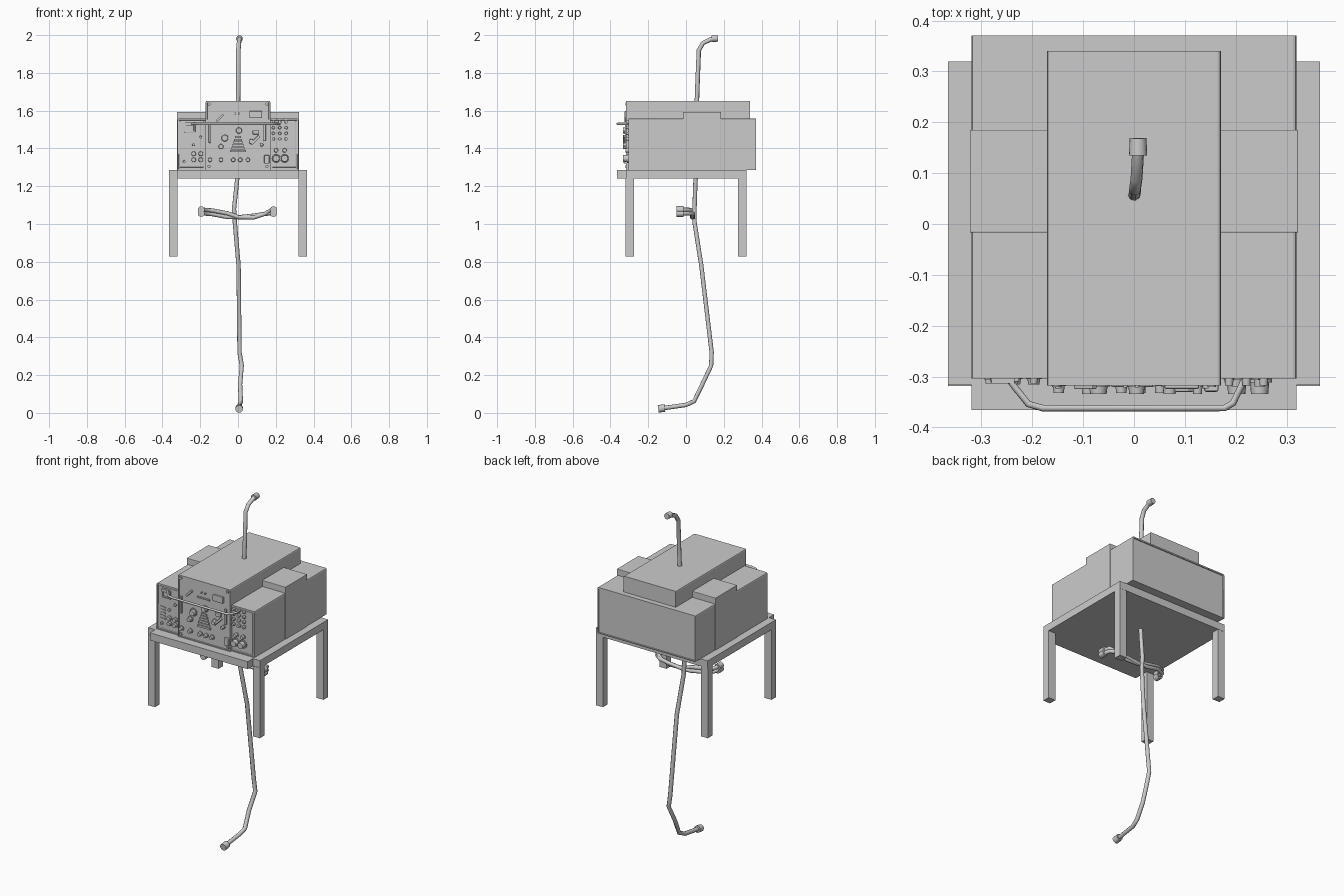
import bpy
import bmesh
from math import pi
from mathutils import Vector, Matrix

old = bpy.data.objects.get("Cube")
if old:
    bpy.data.objects.remove(old)

grey = bpy.data.materials.new("light_grey")
grey.use_nodes = True
colour = (0.6, 0.6, 0.6, 1)
grey.diffuse_color = colour
grey.node_tree.nodes["Principled BSDF"].inputs["Base Color"].default_value = colour


def finish(name, bm):
    bmesh.ops.recalc_face_normals(bm, faces=bm.faces)
    mesh = bpy.data.meshes.new(name)
    bm.to_mesh(mesh)
    bm.free()
    mesh.materials.append(grey)
    obj = bpy.data.objects.new(name, mesh)
    bpy.context.collection.objects.link(obj)
    return obj


def box(name, x, y, z, bevel=0, sunk="", tilt=0, long_top=False):
    """Box from ranges; sunk names the ends (front, back) that get a raised rim.
    long_top bevels only the two upper edges that run front to back."""
    bm = bmesh.new()
    bmesh.ops.create_cube(bm, size=1)
    size = Vector((x[1] - x[0], y[1] - y[0], z[1] - z[0]))
    mid = Vector((sum(x), sum(y), sum(z))) / 2
    edges = [e for e in bm.edges if not long_top
             or all(v.co.z > 0 for v in e.verts) and e.verts[0].co.x == e.verts[1].co.x]
    bmesh.ops.transform(bm, verts=bm.verts, matrix=Matrix.Translation(mid)
                        @ Matrix.Rotation(tilt, 4, 'Y') @ Matrix.Diagonal(size).to_4x4())
    if bevel:
        bmesh.ops.bevel(bm, geom=edges, offset=bevel, offset_type='OFFSET',
                        segments=2, profile=0.5, affect='EDGES')
    bm.normal_update()
    for end, side in (("front", -1), ("back", 1)):
        if end in sunk:
            face = [max(bm.faces, key=lambda f: (round(f.normal.y * side, 2), f.calc_area()))]
            bmesh.ops.inset_region(bm, faces=face, thickness=0.008, depth=0)
            bmesh.ops.inset_region(bm, faces=face, thickness=0.001, depth=-0.005)
    return finish(name, bm)


def rod(name, start, end, radius, tip=None):
    a, b = Vector(start), Vector(end)
    bm = bmesh.new()
    bmesh.ops.create_cone(bm, cap_ends=True, segments=16, radius1=radius,
                          radius2=tip or radius, depth=(b - a).length)
    turn = (b - a).to_track_quat('Z', 'Y').to_matrix().to_4x4()
    bmesh.ops.transform(bm, verts=bm.verts, matrix=Matrix.Translation((a + b) / 2) @ turn)
    obj = finish(name, bm)
    bpy.ops.object.select_all(action='DESELECT')
    obj.select_set(True)
    bpy.context.view_layer.objects.active = obj
    bpy.ops.object.shade_smooth_by_angle()


def tube(name, points, radius):
    """Round tube swept along bent points."""
    curve = bpy.data.curves.new(name, 'CURVE')
    curve.dimensions = '3D'
    curve.bevel_depth = radius
    curve.bevel_resolution = 2
    curve.use_fill_caps = True
    line = curve.splines.new('POLY')
    line.points.add(len(points) - 1)
    for p, co in zip(line.points, points):
        p.co = (*co, 1)
    curve.materials.append(grey)
    obj = bpy.data.objects.new(name, curve)
    bpy.context.collection.objects.link(obj)


# Stand: solid top with a front ledge, and four legs
box("stand_top", (-0.366, 0.366), (-0.317, 0.32), (1.242, 1.286))
box("front_ledge", (-0.32, 0.32), (-0.366, -0.317), (1.242, 1.286))
for side, s in (("left", 1), ("right", -1)):
    across = sorted((s * 0.32, s * 0.366))
    for end, t in (("front", -1), ("back", 1)):
        box(f"{end}_{side}_leg", across, sorted((t * 0.275, t * 0.319)), (0.828, 1.244))

# Cabinet
box("main_case", (-0.32, 0.32), (-0.304, 0.371), (1.286, 1.558), 0.007, "front back",
    long_top=True)
box("side_band", (-0.323, 0.323), (-0.017, 0.185), (1.284, 1.594), 0.002)
box("centre_unit", (-0.171, 0.171), (-0.318, 0.34), (1.287, 1.652), 0.007, "front",
    long_top=True)

# Front panels, with the depths that their fittings start from
F, S = -0.312, -0.3
for side, s in (("left", 1), ("right", -1)):
    box(side + "_panel", sorted((s * 0.18, s * 0.308)), (-0.303, -0.29), (1.3, 1.545), 0.003)
    for z in (1.305, 1.635):
        rod(side + "_screw", (s * 0.153, F, z), (s * 0.153, -0.321, z), 0.008)


def knob(name, x, z, r, base, depth=0.02):
    rod(name + "_collar", (x, base, z), (x, base - depth / 3, z), r * 1.2)
    rod(name, (x, base, z), (x, base - depth, z), r, tip=r * 0.85)


for row in range(4):
    for col in range(3):
        knob("push_button", 0.187 + col * 0.034, 1.45 + row * 0.03, 0.009, S, 0.018)
for x in (0.202, 0.247):
    knob("large_dial", x, 1.347, 0.02, S, 0.034)
    knob("small_dial", x, 1.39, 0.012, S)
for x in (-0.235, -0.197):
    for z in (1.34, 1.372):
        knob("left_dial", x, z, 0.013, S, 0.016)
for x, z in ((-0.197, 1.46), (-0.235, 1.42), (-0.285, 1.33)):
    knob("left_button", x, z, 0.008, S, 0.014)
for x in (-0.148, -0.09, -0.025, 0.012, 0.052):
    knob("lower_dial", x, 1.34, 0.012, F)
for x, z, r in ((0.005, 1.495, 0.017), (-0.07, 1.455, 0.019), (-0.09, 1.41, 0.014),
                (0.07, 1.437, 0.014), (0.125, 1.42, 0.01)):
    knob("centre_dial", x, z, r, F, 0.022)
for x in (-0.017, 0.006):
    knob("indicator", x, 1.585, 0.005, F, 0.01)

# Left panel window and vents
box("square_window", (-0.283, -0.226), (-0.31, S), (1.485, 1.535), 0.002, "front")
for i in range(5):
    z = 1.355 + i * 0.017
    box("vent_slat", (-0.295, -0.262), (-0.306, S), (z, z + 0.007))

# Centre grille, switches and levers
for i in range(6):
    w, z = 0.042 - i * 0.005, 1.38 + i * 0.015
    box("grille_bar", (-w, w), (-0.321, F), (z, z + 0.011))
box("name_slot", (-0.045, 0.036), (-0.32, F), (1.55, 1.558))
box("upper_socket", (0.06, 0.128), (-0.325, F), (1.56, 1.598), 0.004)
box("upper_lever", (-0.122, -0.07), (-0.325, F), (1.556, 1.568), 0.002, tilt=-pi / 4)
box("centre_lever", (0.062, 0.122), (-0.33, F), (1.438, 1.452), 0.002, tilt=-pi / 4)
box("lever_block", (0.078, 0.112), (-0.325, F), (1.475, 1.495), 0.003)
box("side_switch", (-0.155, -0.143), (-0.324, F), (1.43, 1.53), 0.002)
box("right_switch", (0.135, 0.147), (-0.324, F), (1.44, 1.53), 0.002)
box("lower_socket", (0.138, 0.166), (-0.33, F), (1.32, 1.365), 0.004)

# Front grab bar
tube("grab_bar", [(-0.25, S, 1.53), (-0.235, -0.32, 1.53), (-0.208, -0.354, 1.53),
                  (-0.18, -0.362, 1.53), (0.178, -0.362, 1.53), (0.195, -0.352, 1.53),
                  (0.22, S, 1.53)], 0.0065)
box("grab_bar_mount", (-0.28, -0.235), (-0.314, S), (1.522, 1.538))

# Upper pipe with end cap
tube("upper_pipe", [(-0.001, 0.056, 1.6), (0.002, 0.06, 1.72), (0.002, 0.068, 1.92),
                    (0.005, 0.09, 1.958), (0.008, 0.14, 1.981)], 0.012)
rod("upper_cap", (0.008, 0.135, 1.981), (0.008, 0.169, 1.982), 0.018, tip=0.0165)

# Hanging pipe with end cap
tube("lower_pipe", [(-0.002, 0.052, 1.26), (-0.008, 0.049, 1.2), (-0.021, 0.045, 1.08),
                    (-0.017, 0.045, 1.01), (0.003, 0.081, 0.78), (0.008, 0.136, 0.32),
                    (0.02, 0.133, 0.25), (0.011, 0.086, 0.15), (0.015, 0.043, 0.062),
                    (0.008, 0, 0.042), (0.006, -0.122, 0.025)], 0.012)
rod("lower_cap", (0.006, -0.112, 0.026), (0.006, -0.147, 0.021), 0.02)

# Paired cross hoses with end caps
for name, lift, back in (("upper_hose", 0.011, 0.032), ("lower_hose", -0.009, 0.038)):
    z = 1.065 + lift
    tube(name, [(-0.195, -0.026, z), (-0.187, 0.012, z), (-0.137, back, z - 0.004),
                (-0.057, back, 1.046 + lift), (0.003, back, 1.036), (0.083, back, 1.04 - lift / 2),
                (0.143, back, 1.054), (0.181, 0.012, z), (0.188, -0.026, z)], 0.011)
    for x in (-0.195, 0.188):
        rod(name + "_cap", (x, -0.014, z), (x, -0.05, z), 0.018)
